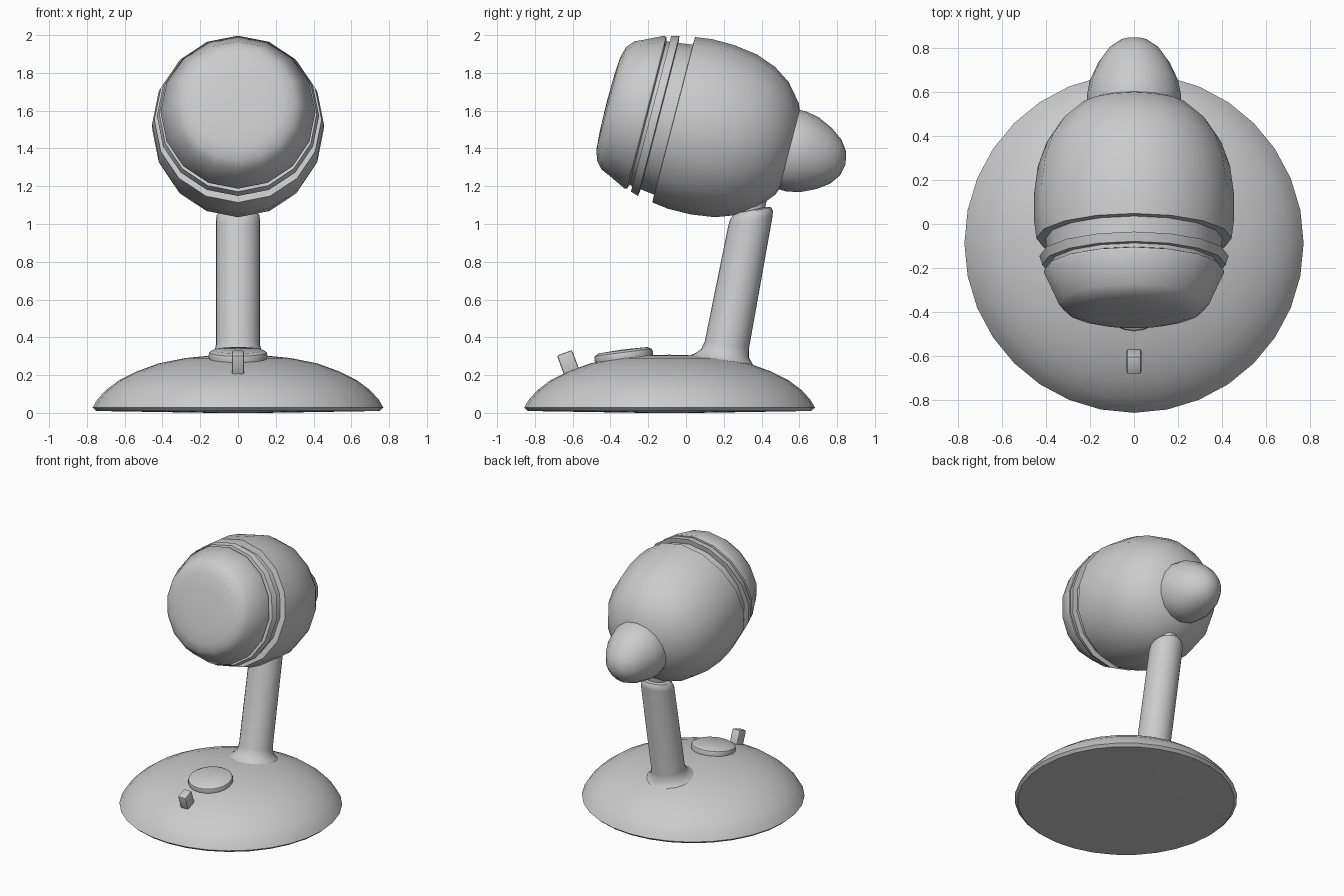
import bpy, bmesh
from math import sin, cos, pi, radians
from mathutils import Matrix, Vector

if "Cube" in bpy.data.objects:
    bpy.data.objects.remove(bpy.data.objects["Cube"])


def finish(name, bm, angle=40):
    bmesh.ops.recalc_face_normals(bm, faces=bm.faces)
    me = bpy.data.meshes.new(name)
    bm.to_mesh(me)
    bm.free()
    me.shade_smooth()
    me.set_sharp_from_angle(angle=radians(angle))
    ob = bpy.data.objects.new(name, me)
    bpy.context.collection.objects.link(ob)
    return ob


def lathe(name, profile, sides, place, angle=40):
    """Spin (radius, height) points about z; 'place' maps each local point into the scene."""
    bm = bmesh.new()
    rings = []
    for r, h in profile:
        n = 1 if r == 0 else sides
        rings.append([bm.verts.new(place(Vector((r * sin(2 * pi * i / sides),
                                                 r * cos(2 * pi * i / sides), h))))
                      for i in range(n)])
    for a, b in zip(rings, rings[1:]):
        for i in range(sides):
            j = (i + 1) % sides
            quad = [a[i % len(a)], a[j % len(a)], b[j % len(b)], b[i % len(b)]]
            bm.faces.new(list(dict.fromkeys(quad)))
    return finish(name, bm, angle)


def move(y, z, tilt=0):
    m = Matrix.Translation((0, y, z)) @ Matrix.Rotation(radians(tilt), 4, 'X')
    return lambda v: m @ v


# Domed base
lathe("base", [(0, 0), (0.14, 0), (0.75, 0.01), (0.77, 0.028), (0.745, 0.07), (0.70, 0.12),
               (0.63, 0.173), (0.54, 0.218), (0.42, 0.262), (0.28, 0.29), (0.14, 0.304),
               (0, 0.308)], 32, move(-0.087, 0))


# Leaning stem: sheared backwards, with oblique foot and top
def lean(v):
    k = -0.2 + 0.4 * min(max(v.z / 0.7, 0), 1)
    return Vector((v.x, 0.205 + v.y + 0.19 * v.z, 0.3 + v.z + k * v.y))


lathe("stem", [(0, -0.06), (0.19, -0.04), (0.15, -0.012), (0.127, 0.015), (0.117, 0.06),
               (0.117, 0.72), (0.113, 0.747), (0.10, 0.768), (0.08, 0.775), (0, 0.775)],
      24, lean)
lathe("neck", [(0, -0.05), (0.065, -0.05), (0.065, 0.12), (0, 0.12)], 16, move(0.35, 1.07, -11))

# Head parts share one tilted axis, pointing backwards and down
axis = move(-0.22, 1.592, -104.5)
head = lambda v: axis(Vector((v.x * 0.98, v.y, v.z)))
lathe("head_front", [(0, -0.207), (0.15, -0.204), (0.25, -0.197), (0.31, -0.18), (0.35, -0.145),
                     (0.372, -0.095), (0.418, 0.0), (0.415, 0.012), (0.39, 0.02), (0, 0.02)],
      16, head)
lathe("head_core", [(0, 0.0), (0.39, 0.0), (0.415, 0.2), (0, 0.2)], 16, head)
lathe("head_band", [(0.38, 0.036), (0.425, 0.036), (0.438, 0.078), (0.41, 0.082), (0.38, 0.082),
                    (0.38, 0.036)], 16, head)
lathe("head_shell", [(0, 0.158), (0.40, 0.158), (0.452, 0.16), (0.464, 0.25), (0.463, 0.37),
                     (0.445, 0.5), (0.405, 0.61), (0.345, 0.7), (0.25, 0.78), (0.13, 0.825),
                     (0, 0.84)], 16, head)
lathe("rear_bulb", [(0, 0.66), (0.19, 0.68), (0.217, 0.78), (0.218, 0.83), (0.205, 0.9),
                    (0.165, 0.985), (0.12, 1.047), (0.065, 1.086), (0, 1.1)], 16, head)

# Round button and toggle on the base
lathe("button", [(0, -0.03), (0.15, -0.03), (0.157, 0), (0.152, 0.018), (0.13, 0.03), (0, 0.034)],
      24, move(-0.33, 0.302, 7.5))

bm = bmesh.new()
bmesh.ops.create_cube(bm, size=1, matrix=Matrix.Translation((0, -0.62, 0.255))
                      @ Matrix.Rotation(radians(20), 4, 'X') @ Matrix.Diagonal((0.066, 0.085, 0.135, 1)))
bmesh.ops.bevel(bm, geom=bm.edges[:], offset=0.01, segments=2, affect='EDGES', profile=0.5)
finish("toggle", bm)
